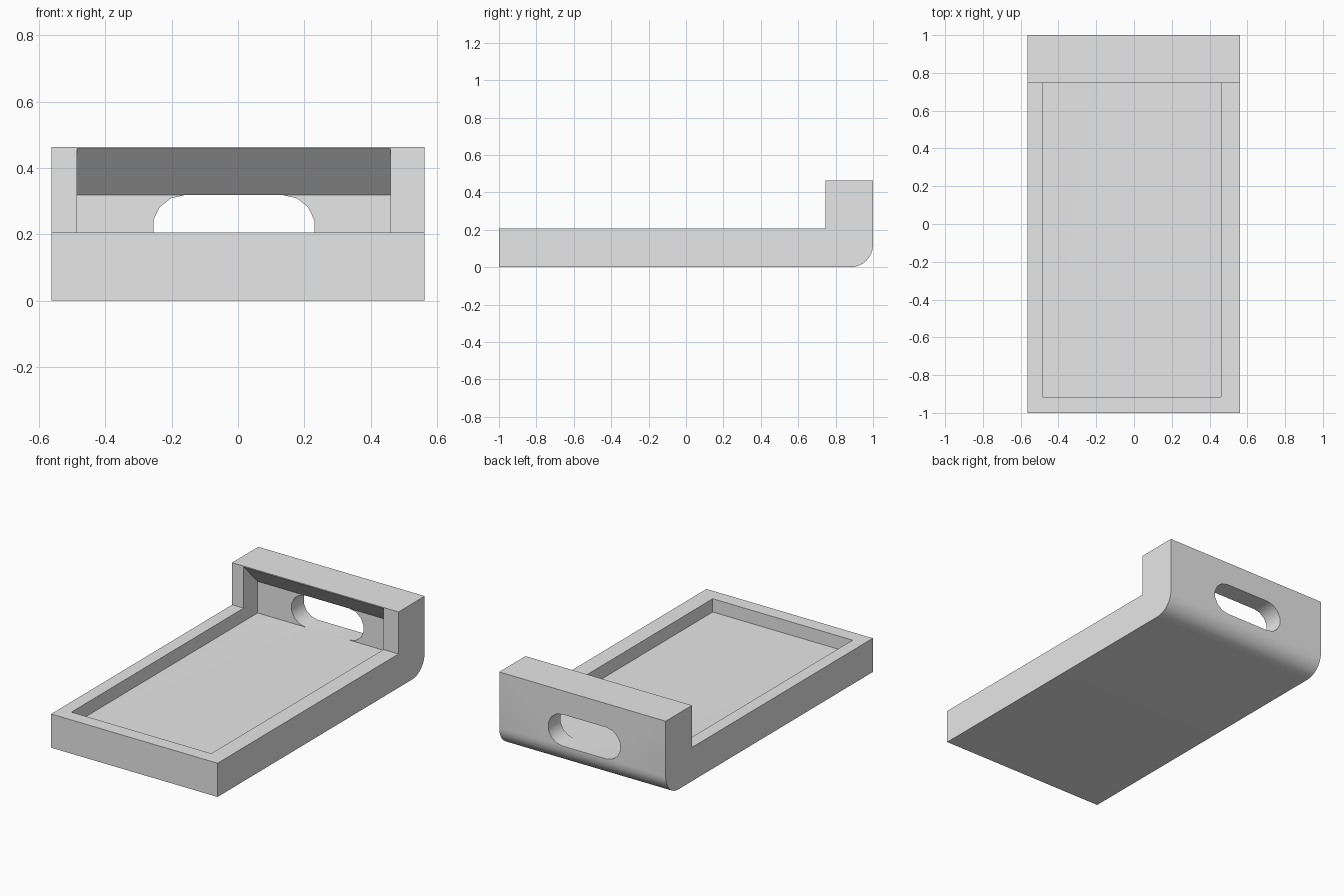
import bpy, bmesh, math
from mathutils import Vector

if "Cube" in bpy.data.objects:
    bpy.data.objects.remove(bpy.data.objects["Cube"])

grey = bpy.data.materials.new("light grey")
grey.diffuse_color = (0.8, 0.8, 0.8, 1)
grey.use_nodes = True
grey.node_tree.nodes["Principled BSDF"].inputs["Base Color"].default_value = grey.diffuse_color


def arc(cx, cz, r, start, end, steps):
    """Points along a circular arc, angles in degrees."""
    angles = [math.radians(start + (end - start) * i / steps) for i in range(steps + 1)]
    return [(cx + r * math.cos(a), cz + r * math.sin(a)) for a in angles]


def prism(name, points, offset):
    """Solid made by sweeping a closed 3D outline along an offset."""
    bm = bmesh.new()
    face = bm.faces.new([bm.verts.new(p) for p in points])
    swept = bmesh.ops.extrude_face_region(bm, geom=[face])
    bmesh.ops.translate(bm, vec=Vector(offset),
                        verts=[v for v in swept["geom"] if isinstance(v, bmesh.types.BMVert)])
    bmesh.ops.recalc_face_normals(bm, faces=bm.faces)
    mesh = bpy.data.meshes.new(name)
    bm.to_mesh(mesh)
    bm.free()
    mesh.materials.append(grey)
    obj = bpy.data.objects.new(name, mesh)
    bpy.context.collection.objects.link(obj)
    return obj


X0, X1 = -0.563, 0.562          # outer sides
IN0, IN1 = -0.485, 0.46         # recess sides
FLOOR, RIM, TOP = 0.125, 0.206, 0.463
LIP, BACK = 0.747, 0.882        # front and rear of the upright's hollow

# Tray body: L-shaped side profile with a rounded rear heel
side = [(-1, 0)] + arc(0.88, 0.12, 0.12, -90, 0, 8) + \
       [(1, TOP), (LIP, TOP), (LIP, RIM), (-1, RIM)]
tray = prism("tray", [(X0, y, z) for y, z in side], (X1 - X0, 0, 0))

# Recess that runs under a sloped ceiling into the upright
hollow = [(-0.915, FLOOR), (BACK, FLOOR), (BACK, 0.318), (LIP, 0.458),
          (LIP - 0.1, 0.56), (-0.915, 0.56)]
recess = prism("recess_cutter", [(IN0, y, z) for y, z in hollow], (IN1 - IN0, 0, 0))

# Rounded handle slot through the rear wall, level with the recess floor
R = 0.0965
outline = arc(0.136, FLOOR + R, R, -90, 90, 7) + arc(-0.161, FLOOR + R, R, 90, 270, 7)
slot = prism("slot_cutter", [(x, 0.85, z) for x, z in outline], (0, 0.3, 0))

bpy.context.view_layer.objects.active = tray
tray.select_set(True)
for cutter in (recess, slot):
    mod = tray.modifiers.new(cutter.name, "BOOLEAN")
    mod.operation = "DIFFERENCE"
    mod.solver = "EXACT"
    mod.object = cutter
    bpy.ops.object.modifier_apply(modifier=mod.name)
    bpy.data.objects.remove(cutter)

bpy.ops.object.shade_smooth_by_angle(angle=math.radians(35))
